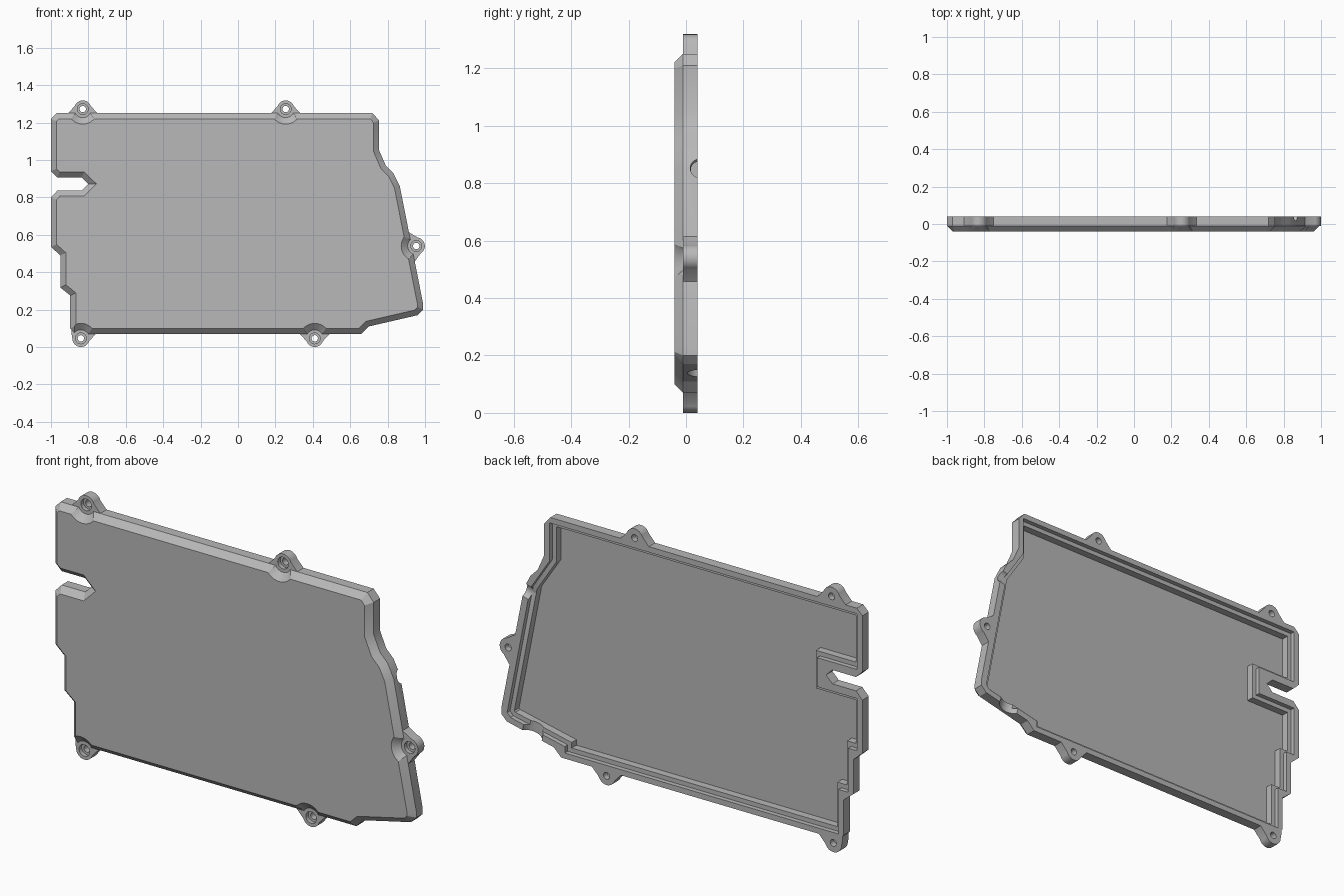
import bpy, bmesh, math
from mathutils import Vector

cube = bpy.data.objects.get("Cube")
if cube:
    bpy.data.objects.remove(cube, do_unlink=True)

FRONT, SHOULDER, BACK = -0.04, -0.01, 0.04
LEDGE, FLOOR = 0.017, -0.02

grey = bpy.data.materials.new("plain_grey")
grey.use_nodes = True
colour = (0.48, 0.48, 0.48, 1)
grey.diffuse_color = colour
grey.node_tree.nodes["Principled BSDF"].inputs["Base Color"].default_value = colour


def inset(points, distance):
    """Offset a closed outline inwards with mitred corners."""
    pts = [Vector(p) for p in points]
    count = len(pts)
    area = sum(pts[i - 1].x * pts[i].y - pts[i].x * pts[i - 1].y for i in range(count))
    side = 1 if area > 0 else -1
    result = []
    for i, p in enumerate(pts):
        before = (p - pts[i - 1]).normalized()
        after = (pts[(i + 1) % count] - p).normalized()
        n1 = Vector((-before.y, before.x)) * side
        n2 = Vector((-after.y, after.x)) * side
        result.append(p + (n1 + n2) * distance / (1 + n1.dot(n2)))
    return result


def circle(centre, radius, sides=32):
    return [(centre[0] + radius * math.cos(math.tau * i / sides),
             centre[1] + radius * math.sin(math.tau * i / sides)) for i in range(sides)]


def loft(name, rings):
    """Closed solid through matching (outline, depth) rings."""
    bm = bmesh.new()
    loops = [[bm.verts.new((p[0], y, p[1])) for p in pts] for pts, y in rings]
    for a, b in zip(loops, loops[1:]):
        for i in range(len(a)):
            bm.faces.new((a[i - 1], a[i], b[i], b[i - 1]))
    bm.faces.new(loops[0])
    bm.faces.new(loops[-1])
    bmesh.ops.recalc_face_normals(bm, faces=bm.faces)
    mesh = bpy.data.meshes.new(name)
    bm.to_mesh(mesh)
    bm.free()
    obj = bpy.data.objects.new(name, mesh)
    bpy.context.collection.objects.link(obj)
    mesh.materials.append(grey)
    return obj


def combine(target, other, operation):
    """Apply a boolean and discard the helper."""
    bpy.context.view_layer.objects.active = target
    mod = target.modifiers.new("combine", "BOOLEAN")
    mod.object, mod.operation, mod.solver = other, operation, "EXACT"
    bpy.ops.object.modifier_apply(modifier=mod.name)
    bpy.data.objects.remove(other, do_unlink=True)


# Cover outline: top, right flank, bottom, stepped left side, slot
outline = [
    (-0.97, 1.25), (0.72, 1.25), (0.755, 1.21), (0.755, 1.05), (0.79, 0.97),
    (0.83, 0.93), (0.865, 0.86), (0.99, 0.23), (0.99, 0.2), (0.96, 0.17),
    (0.7, 0.11), (0.66, 0.07), (-0.87, 0.07), (-0.897, 0.1), (-0.897, 0.275),
    (-0.95, 0.318), (-0.95, 0.49), (-1, 0.535), (-1, 0.8), (-0.965, 0.837),
    (-0.835, 0.837), (-0.8, 0.872), (-0.835, 0.906), (-0.965, 0.906),
    (-1, 0.94), (-1, 1.22)]

# Inner edge of the rim, squared off around the slot and the steps
hollow = [
    (-0.97, 1.222), (0.725, 1.222), (0.725, 1.03), (0.83, 0.87), (0.958, 0.215),
    (0.94, 0.195), (0.64, 0.13), (0.64, 0.098), (-0.868, 0.098), (-0.868, 0.32),
    (-0.922, 0.32), (-0.922, 0.54), (-0.97, 0.54), (-0.97, 0.8), (-0.75, 0.8),
    (-0.75, 0.945), (-0.97, 0.945)]

cover = loft("cover", [(inset(outline, 0.03), FRONT), (outline, SHOULDER), (outline, BACK)])

# Screw lugs: centre, outward direction, flare to each side
lugs = [((-0.83, 1.272), (0, 1), 0.08, 0.08),
        ((0.255, 1.272), (0, 1), 0.08, 0.08),
        ((0.953, 0.54), (0.98, 0.195), 0.08, 0.08),
        ((0.41, 0.046), (0, -1), 0.08, 0.08),
        ((-0.84, 0.046), (0, -1), 0.05, 0.08)]
LUG = 0.046

# Conical clearance for screw heads in the bevel
for centre, out, right, left in lugs:
    cone = loft("clearance", [(circle(centre, 0.092), FRONT - 0.01),
                              (circle(centre, LUG), SHOULDER)])
    combine(cover, cone, "DIFFERENCE")

for centre, out, right, left in lugs:
    c, n = Vector(centre), Vector(out).normalized()
    t = Vector((n.y, -n.x))
    arc = [math.radians(20 + 10 * i) for i in range(15)]
    local = [(right, -0.045), (right, -0.024)]
    local += [(LUG * math.cos(a), LUG * math.sin(a)) for a in arc]
    local += [(-left, -0.024), (-left, -0.045)]
    shape = [c + t * u + n * v for u, v in local]
    combine(cover, loft("lug", [(shape, SHOULDER), (shape, BACK)]), "UNION")

# Counterbored screw holes
for centre, *_ in lugs:
    bore = loft("bore", [(circle(centre, 0.029), FRONT - 0.02),
                         (circle(centre, 0.029), 0.01),
                         (circle(centre, 0.017), 0.01),
                         (circle(centre, 0.017), BACK + 0.02)])
    combine(cover, bore, "DIFFERENCE")

# Hollow back with a stepped ledge
for pts, depth in ((hollow, LEDGE), (inset(hollow, 0.022), FLOOR)):
    combine(cover, loft("hollow", [(pts, depth), (pts, BACK + 0.02)]), "DIFFERENCE")

# Round cable openings through the right and lower walls
for spot, direction, radius in (((0.86, 0.05, 0.85), (0.95, 0, 0.3), 0.035),
                                ((0.82, 0.065, 0.14), (0.22, 0, -0.97), 0.06)):
    turn = Vector(direction).to_track_quat("Z", "Y").to_euler()
    bpy.ops.mesh.primitive_cylinder_add(vertices=32, radius=radius, depth=0.15,
                                        location=spot, rotation=turn)
    combine(cover, bpy.context.object, "DIFFERENCE")

cover.data.materials.clear()
cover.data.materials.append(grey)
for face in cover.data.polygons:
    face.material_index = 0
bpy.ops.object.select_all(action="DESELECT")
cover.select_set(True)
bpy.context.view_layer.objects.active = cover
bpy.ops.object.shade_smooth_by_angle(angle=math.radians(25))
